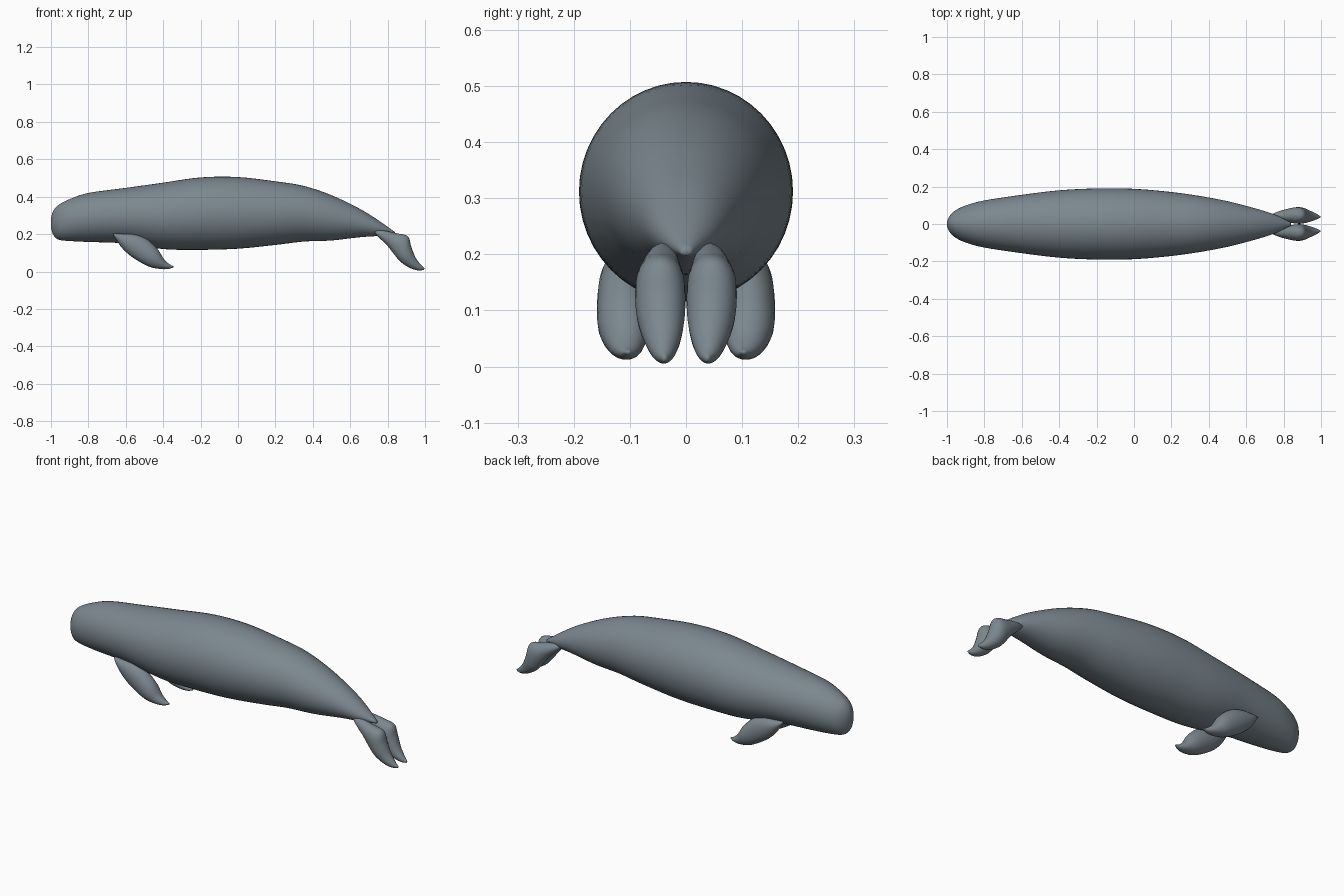
import bpy, bmesh, math
from mathutils import Vector

skin = bpy.data.materials.new("slate grey skin")
skin.diffuse_color = (0.20, 0.245, 0.275, 1)


def spline(rows, steps):
    """Catmull-Rom interpolation through rows of numbers."""
    out = []
    for i in range(len(rows) - 1):
        a, b, c, d = (rows[min(max(j, 0), len(rows) - 1)] for j in (i - 1, i, i + 1, i + 2))
        for s in range(steps):
            t = s / steps
            out.append([0.5 * (2 * q + (r - p) * t + (2 * p - 5 * q + 4 * r - u) * t * t
                               + (3 * q - p - 3 * r + u) * t ** 3)
                        for p, q, r, u in zip(a, b, c, d)])
    out.append(list(rows[-1]))
    return out


def loft(name, rings):
    """Skin a list of point rings and close both ends."""
    bm = bmesh.new()
    loops = [[bm.verts.new(p) for p in ring] for ring in rings]
    n = len(loops[0])
    for a, b in zip(loops, loops[1:]):
        for i in range(n):
            bm.faces.new((a[i], a[(i + 1) % n], b[(i + 1) % n], b[i]))
    bm.faces.new(loops[0])
    bm.faces.new(loops[-1])
    bmesh.ops.recalc_face_normals(bm, faces=bm.faces)
    for f in bm.faces:
        f.smooth = True
    mesh = bpy.data.meshes.new(name)
    bm.to_mesh(mesh)
    bm.free()
    mesh.materials.append(skin)
    obj = bpy.data.objects.new(name, mesh)
    bpy.context.collection.objects.link(obj)
    return obj


def ellipse(center, u, v, n):
    return [center + u * math.cos(k * math.tau / n) + v * math.sin(k * math.tau / n)
            for k in range(n)]


# Body stations: x, top z, bottom z, half width
body = [(-1.0, 0.285, 0.235, 0.012), (-0.992, 0.315, 0.205, 0.033), (-0.975, 0.342, 0.180, 0.056),
        (-0.95, 0.362, 0.168, 0.076), (-0.90, 0.387, 0.163, 0.099), (-0.80, 0.420, 0.158, 0.126),
        (-0.60, 0.447, 0.150, 0.156), (-0.40, 0.475, 0.120, 0.180), (-0.20, 0.503, 0.116, 0.190),
        (0.0, 0.505, 0.122, 0.188), (0.20, 0.482, 0.142, 0.171), (0.35, 0.458, 0.160, 0.150),
        (0.50, 0.408, 0.166, 0.122), (0.65, 0.336, 0.183, 0.083), (0.75, 0.274, 0.190, 0.051),
        (0.84, 0.210, 0.198, 0.008)]
loft("body", [ellipse(Vector((x, 0, (t + b) / 2)), Vector((0, w, 0)), Vector((0, 0, (t - b) / 2)), 48)
              for x, t, b, w in spline(body, 5)])


def flipper(name, stations):
    """Curved leaf; stations: upper edge x, z, lower edge x, z, centre y, half width y."""
    rings = []
    for ux, uz, lx, lz, y, w in spline(stations, 5):
        mid = Vector(((ux + lx) / 2, y, (uz + lz) / 2))
        rings.append(ellipse(mid, Vector(((ux - lx) / 2, 0, (uz - lz) / 2)), Vector((0, w, 0)), 24))
    obj = loft(name, rings)
    mirror = obj.modifiers.new("mirror", "MIRROR")
    mirror.use_axis = (False, True, False)
    mirror.use_bisect_axis = (False, False, False)
    mirror.use_mirror_merge = False


# Front pair of flippers
flipper("front_flippers", [
    (-0.665, 0.203, -0.668, 0.197, 0.115, 0.006), (-0.62, 0.202, -0.648, 0.165, 0.114, 0.026),
    (-0.55, 0.198, -0.615, 0.120, 0.113, 0.039), (-0.485, 0.172, -0.56, 0.073, 0.112, 0.046),
    (-0.43, 0.120, -0.48, 0.028, 0.111, 0.046), (-0.395, 0.065, -0.42, 0.014, 0.108, 0.033),
    (-0.365, 0.038, -0.375, 0.013, 0.105, 0.018), (-0.344, 0.028, -0.346, 0.022, 0.103, 0.004)])

# Tail pair of flippers
flipper("tail_flippers", [
    (0.73, 0.222, 0.725, 0.212, 0.040, 0.006), (0.785, 0.218, 0.755, 0.180, 0.042, 0.024),
    (0.85, 0.204, 0.795, 0.142, 0.045, 0.036), (0.908, 0.188, 0.83, 0.098, 0.046, 0.044),
    (0.927, 0.130, 0.868, 0.053, 0.045, 0.043), (0.95, 0.074, 0.915, 0.021, 0.042, 0.032),
    (0.978, 0.036, 0.96, 0.006, 0.040, 0.018), (0.998, 0.018, 0.994, 0.008, 0.038, 0.004)])
